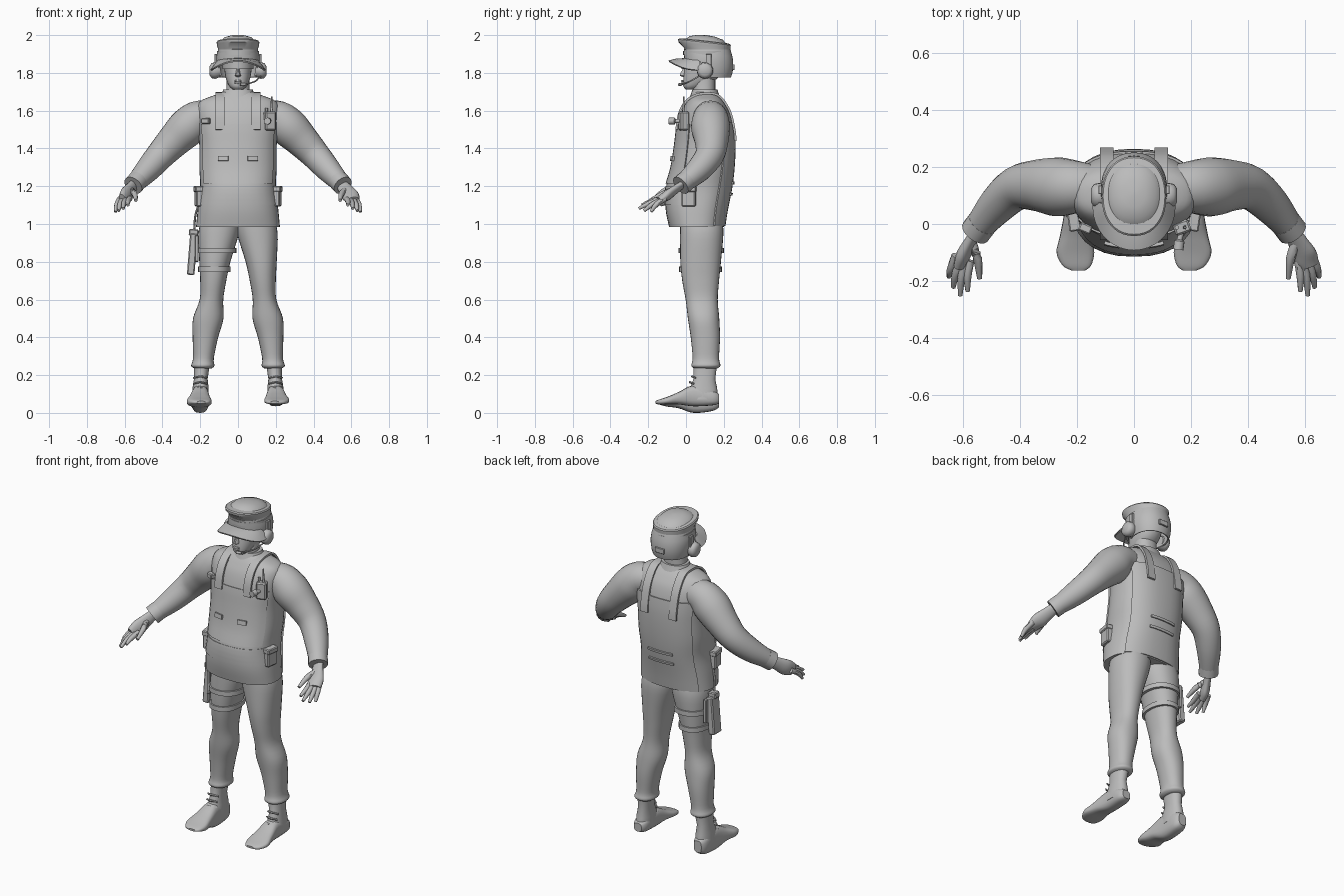
import bpy, bmesh, math
from mathutils import Vector, Matrix

cube = bpy.data.objects.get("Cube")
if cube:
    bpy.data.objects.remove(cube, do_unlink=True)

grey = bpy.data.materials.new("plain_grey")
grey.use_nodes = True
GREY = (0.5, 0.5, 0.5, 1)
grey.diffuse_color = GREY
grey.node_tree.nodes["Principled BSDF"].inputs["Base Color"].default_value = GREY


def finish(name, bm, angle=45):
    bmesh.ops.recalc_face_normals(bm, faces=bm.faces)
    mesh = bpy.data.meshes.new(name)
    bm.to_mesh(mesh)
    bm.free()
    mesh.materials.append(grey)
    obj = bpy.data.objects.new(name, mesh)
    bpy.context.collection.objects.link(obj)
    bpy.ops.object.select_all(action='DESELECT')
    obj.select_set(True)
    bpy.context.view_layer.objects.active = obj
    bpy.ops.object.shade_smooth_by_angle(angle=math.radians(angle))
    return obj


def spline(rows, steps=4):
    """Pass a smooth curve through rows of numbers."""
    out = []
    for i in range(len(rows) - 1):
        a, b, c, d = rows[max(i - 1, 0)], rows[i], rows[i + 1], rows[min(i + 2, len(rows) - 1)]
        for k in range(steps):
            t = k / steps
            out.append([q + 0.5 * t * (r - p + t * (2 * p - 5 * q + 4 * r - s + t * (3 * (q - r) + s - p)))
                        for p, q, r, s in zip(a, b, c, d)])
    return out + [list(rows[-1])]


def skin(bm, rings, closed=True):
    vs = [[bm.verts.new(p) for p in ring] for ring in rings]
    n = len(vs[0])
    for a, b in zip(vs, vs[1:]):
        for i in range(n if closed else n - 1):
            j = (i + 1) % n
            bm.faces.new((a[i], a[j], b[j], b[i]))
    return vs


def loft(name, rings, angle=45):
    bm = bmesh.new()
    vs = skin(bm, rings)
    bm.faces.new(vs[0])
    bm.faces.new(vs[-1])
    return finish(name, bm, angle)


def oval(z, x0, x1, y0, y1, tilt=0, power=2.2, n=28, grow=0):
    """Horizontal rounded section between x0..x1 and y0..y1."""
    cx, cy = (x0 + x1) / 2, (y0 + y1) / 2
    rx, ry = (x1 - x0) / 2 + grow, (y1 - y0) / 2 + grow
    ring = []
    for i in range(n):
        a = math.tau * i / n
        c, s = math.cos(a), math.sin(a)
        x = rx * math.copysign(abs(c) ** (2 / power), c)
        y = ry * math.copysign(abs(s) ** (2 / power), s)
        ring.append((cx + x, cy + y, z + tilt * y))
    return ring


def tube(name, pts, s=1, n=16, flat=1, steps=4):
    """Round limb through (x, y, z, radius) points, mirrored by s."""
    rows = spline([(s * p[0],) + tuple(p[1:]) for p in pts], steps)
    ref, rings = Vector((-0.3, 0.9, 0.3)), []
    for i, row in enumerate(rows):
        t = Vector(rows[min(i + 1, len(rows) - 1)][:3]) - Vector(rows[max(i - 1, 0)][:3])
        u = t.cross(ref).normalized()
        v = u.cross(t).normalized()
        rings.append([Vector(row[:3]) + row[3] * (u * math.cos(math.tau * k / n) +
                      v * flat * math.sin(math.tau * k / n)) for k in range(n)])
    return loft(name, rings)


def box(name, centre, size, turn=0, lean=0):
    bm = bmesh.new()
    bmesh.ops.create_cube(bm, size=1, matrix=Matrix.Translation(centre) @ Matrix.Rotation(turn, 4, 'Z')
                          @ Matrix.Rotation(lean, 4, 'Y') @ Matrix.Diagonal((*size, 1)))
    bmesh.ops.bevel(bm, geom=bm.edges[:], offset=min(size) * 0.15, segments=1, affect='EDGES')
    return finish(name, bm, 30)


def sheet(name, rows, thick):
    bm = bmesh.new()
    skin(bm, rows, closed=False)
    bmesh.ops.recalc_face_normals(bm, faces=bm.faces)
    bmesh.ops.solidify(bm, geom=bm.faces[:], thickness=thick)
    return finish(name, bm)


# Torso: height, half width, front, back
TORSO = spline([(0.985, .222, -.09, .20), (1.08, .213, -.108, .215), (1.19, .20, -.107, .237),
                (1.3, .205, -.077, .25), (1.42, .205, -.058, .255), (1.52, .215, -.045, .25),
                (1.6, .22, -.022, .23), (1.65, .2, .005, .2), (1.68, .13, .025, .175), (1.70, .08, .04, .155)])
loft("vest_body", [oval(z, -w, w, f, b, power=2.4, n=40) for z, w, f, b in TORSO])


def body_point(deg, z, off):
    i = max(k for k in range(len(TORSO) - 1) if TORSO[k][0] <= z)
    a, b = TORSO[i], TORSO[i + 1]
    t = (z - a[0]) / (b[0] - a[0])
    w, f, k = [p + t * (q - p) for p, q in zip(a[1:], b[1:])]
    c, s = math.cos(math.radians(deg)), math.sin(math.radians(deg))
    return (math.copysign(abs(c) ** .83, c) * (w + off),
            (f + k) / 2 + math.copysign(abs(s) ** .83, s) * ((k - f) / 2 + off), z)


def panel(name, a0, a1, z0, z1, off, thick=0.012, n=12):
    sheet(name, [[body_point(a0 + (a1 - a0) * i / n, z0 + (z1 - z0) * j / n, off)
                  for i in range(n + 1)] for j in range(n + 1)], thick)


# Vest plates, seams and pouches lying on the torso
panel("back_panel", 35, 145, 0.99, 1.54, 0.008)
panel("front_panel", -150, -30, 1.215, 1.53, 0.006)
panel("waist_band", -165, -15, 1.10, 1.2, 0.004, 0.008)
for i, z in enumerate((1.15, 1.21)):
    panel("back_slit_%d" % i, 72, 108, z, z + .014, 0.016)
for a in (-114, -80):
    panel("chest_tab", a, a + 14, 1.335, 1.36, 0.017)

# Neck and head
loft("neck", [oval(z, -r, r, .035, .155) for z, r in ((1.66, .075), (1.71, .062), (1.78, .06))])
loft("collar", [oval(z, -r, r, .1 - r * .85, .1 + r * .85) for z, r in ((1.66, .1), (1.70, .082), (1.712, .078))])
HEAD = spline([(1.712, .026, -.0, .05), (1.73, .046, -.014, .1), (1.77, .064, -.014, .165),
               (1.82, .072, -.008, .2), (1.88, .074, .0, .21)])
loft("head", [oval(z, -w, w, f, b) for z, w, f, b in HEAD])
loft("nose", [oval(z, -w, w, f, .02, n=10) for z, w, f in
              ((1.778, .01, -.015), (1.785, .016, -.034), (1.80, .012, -.03), (1.83, .007, -.012))])
for z, d in ((1.748, -.018), (1.757, -.02)):
    tube("lip", [(-.024, -.004, z, .003), (0, d, z, .006), (.024, -.004, z, .003)], n=8)


def arc(rx, ry, cy, z, a0, a1, droop=0, n=20):
    pts = []
    for i in range(n + 1):
        a = math.radians(a0 + (a1 - a0) * i / n)
        pts.append((rx * math.cos(a), cy + ry * math.sin(a), z - droop * math.cos(a) ** 2))
    return pts


sheet("goggles", [arc(.082, .105, .08, z, 190, 350) for z in (1.82, 1.84, 1.858)], .01)

# Cap shell with the face opening cut away, brim and crown
bm = bmesh.new()
skin(bm, [oval(z, -w, w, f, b, n=40) for z, w, f, b in
          ((1.775, .1, .02, .238), (1.80, .108, .01, .246), (1.83, .113, .0, .25), (1.86, .116, -.008, .25),
           (1.89, .114, -.01, .245), (1.925, .105, -.012, .235))])
bmesh.ops.delete(bm, geom=[f for f in bm.faces if f.calc_center_median().z < 1.858
                           and f.calc_center_median().y < .075], context='FACES')
bmesh.ops.recalc_face_normals(bm, faces=bm.faces)
bmesh.ops.solidify(bm, geom=bm.faces[:], thickness=.008)
finish("cap_shell", bm)
sheet("cap_brim", [arc(r, q, .06, z, 172, 368, d) for r, q, z, d in
                   ((.105, .07, 1.878, .01), (.125, .11, 1.876, .03), (.145, .152, 1.866, .05))], .008)
loft("cap_crown", [oval(z, -w, w, f, b, tilt=-.11, n=40) for z, w, f, b in
                   ((1.90, .106, -.005, .235), (1.92, .104, -.01, .232), (1.948, .112, -.04, .236),
                    (1.962, .113, -.042, .237), (1.968, .108, -.036, .232), (1.97, .09, .0, .21),
                    (1.985, .075, .02, .195), (1.996, .04, .06, .155), (2.0, .01, .1, .115))], 35)
sheet("cap_band", [arc(.112, .127, .112, z, 0, 360, n=40) for z in (1.895, 1.915)], .008)
box("cap_rear_tag", (0, .25, 1.83), (.06, .012, .03))

for s in (1, -1):
    side = "left" if s > 0 else "right"
    # Headset
    tube(side + "_ear_cup", [(.095, .1, 1.812, .034), (.12, .1, 1.812, .044), (.14, .1, 1.812, .04),
                             (.15, .1, 1.812, .025)], s, steps=1)
    box(side + "_headset_arm", (s * .118, .12, 1.865), (.014, .03, .07))
    # Arm
    tube(side + "_arm", [(.13, .13, 1.575, .075), (.21, .13, 1.56, .094), (.27, .13, 1.51, .103),
                         (.34, .135, 1.44, .09), (.41, .125, 1.365, .077), (.48, .065, 1.285, .066),
                         (.55, -.02, 1.21, .048)], s, 24)
    tube(side + "_cuff", [(.53, .005, 1.232, .054), (.555, -.028, 1.204, .054)], s, steps=1)
    # Hand: palm, fingers and thumb
    tube(side + "_palm", [(.545, -.01, 1.215, .03), (.572, -.06, 1.18, .038), (.595, -.105, 1.148, .046),
                          (.61, -.145, 1.125, .036)], s, flat=.55)
    for k, (x, y, z) in enumerate(((.648, -.185, 1.065), (.632, -.222, 1.07), (.608, -.25, 1.082), (.582, -.235, 1.1))):
        bx = .634 - .017 * k
        tube("%s_finger_%d" % (side, k), [(bx - .01, -.11 - .006 * k, 1.135, .015),
             ((bx + x) / 2, (y - .13) / 2, (z + 1.14) / 2, .014), (x, y, z, .008)], s, 8)
    tube(side + "_thumb", [(.57, -.06, 1.18, .018), (.548, -.12, 1.16, .016), (.54, -.19, 1.125, .009)], s, 8)
    # Trouser leg
    LEG = spline([(.235, .14, .23, .045, .165), (.25, .125, .248, .028, .182), (.29, .128, .238, .035, .175),
                  (.4, .105, .24, .025, .18), (.5, .077, .238, .01, .176), (.6, .078, .203, -.002, .168),
                  (.7, .062, .2, -.02, .175), (.8, .04, .205, -.03, .185), (.95, -.005, .21, -.032, .198),
                  (1.03, -.01, .19, -.03, .19)])
    leg = [(z, min(s * a, s * b), max(s * a, s * b), f, k) for z, a, b, f, k in LEG]
    loft(side + "_trouser_leg", [oval(*row) for row in leg])
    # Boot
    loft(side + "_boot_shaft", [oval(z, s * x - r, s * x + r, f, b) for z, x, r, f, b in
         ((.07, .2, .045, .0, .17), (.13, .198, .043, .02, .165), (.18, .197, .036, .04, .155), (.26, .19, .042, .04, .165))])
    drop = 0 if s > 0 else 1
    foot = spline([(.175, .2, .025, .1, .05, .02), (.14, .2, .042, .12, .04, .03), (.04, .2, .045, .145, .035, .035),
                   (-.04, .203, .056, .11, .045, .02), (-.1, .205, .066, .085, .045, .012),
                   (-.145, .2, .05, .07, .045, 0), (-.162, .195, .025, .062, .05, 0)])
    loft(side + "_boot_foot", [[(s * x + r * math.copysign(abs(math.cos(a)) ** .7, math.cos(a)), y,
         (t + b - drop * d) / 2 + (t - b + drop * d) / 2 * math.copysign(abs(math.sin(a)) ** .7, math.sin(a)))
         for a in (math.tau * k / 20 for k in range(20))] for y, x, r, t, b, d in foot])
    for k in range(3):
        z = .125 + .03 * k
        tube(side + "_lace", [(.165, .03 + .01 * k, z, .005), (.2, .008 + .012 * k, z + .008, .006),
                              (.235, .03 + .01 * k, z, .005)], s, 6)
    # Shoulder strap over the top
    path = spline([(-.056, 1.5), (-.044, 1.58), (-.012, 1.645), (.04, 1.685), (.11, 1.698), (.18, 1.682),
                   (.237, 1.6), (.262, 1.5), (.268, 1.44)])
    sheet(side + "_shoulder_strap", [[(s * (.095 + dx), y, z) for dx in (-.024, .024)] for y, z in path], .012)
    # Hip pouch
    box(side + "_hip_pouch", (s * .205, .015, 1.145), (.04, .075, .105), s * -.15)
    box(side + "_pouch_flap", (s * .208, .015, 1.185), (.046, .08, .03), s * -.15)

# Thigh holster on the right leg
for z in (.76, .86):
    row = min(leg, key=lambda r: abs(r[0] - z))
    loft("thigh_strap", [oval(z + d, *row[1:], grow=.008) for d in (-.014, .014)])
box("holster", (-.242, .08, .84), (.04, .075, .22), lean=.08)
box("holster_grip", (-.235, .07, .955), (.05, .045, .035), lean=.08)
box("holster_plate", (-.218, .08, .87), (.02, .11, .14))
tube("holster_cord", [(-.2, .04, 1.12, .006), (-.225, .05, 1.05, .006), (-.232, .06, .96, .006)], n=8)

# Chest radio, lamp and buckle
box("radio", (.168, -.012, 1.545), (.058, .045, .1), .35)
tube("radio_antenna", [(.178, -.012, 1.59, .007), (.178, -.012, 1.675, .004)], n=8)
tube("radio_knob", [(.15, -.012, 1.59, .008), (.15, -.012, 1.615, .008)], n=8)
tube("chest_lamp", [(.165, -.03, 1.545, .01), (.16, -.055, 1.545, .01), (.159, -.06, 1.545, .018),
                    (.155, -.09, 1.545, .018)], n=12, steps=1)
box("chest_buckle", (-.17, -.015, 1.545), (.045, .03, .03), -.4)

# Microphone boom
tube("microphone_boom", [(.125, .08, 1.79, .004), (.09, .02, 1.755, .004), (.03, -.028, 1.738, .004)], n=8)
tube("microphone", [(.04, -.025, 1.74, .008), (.012, -.034, 1.738, .009)], n=8)
